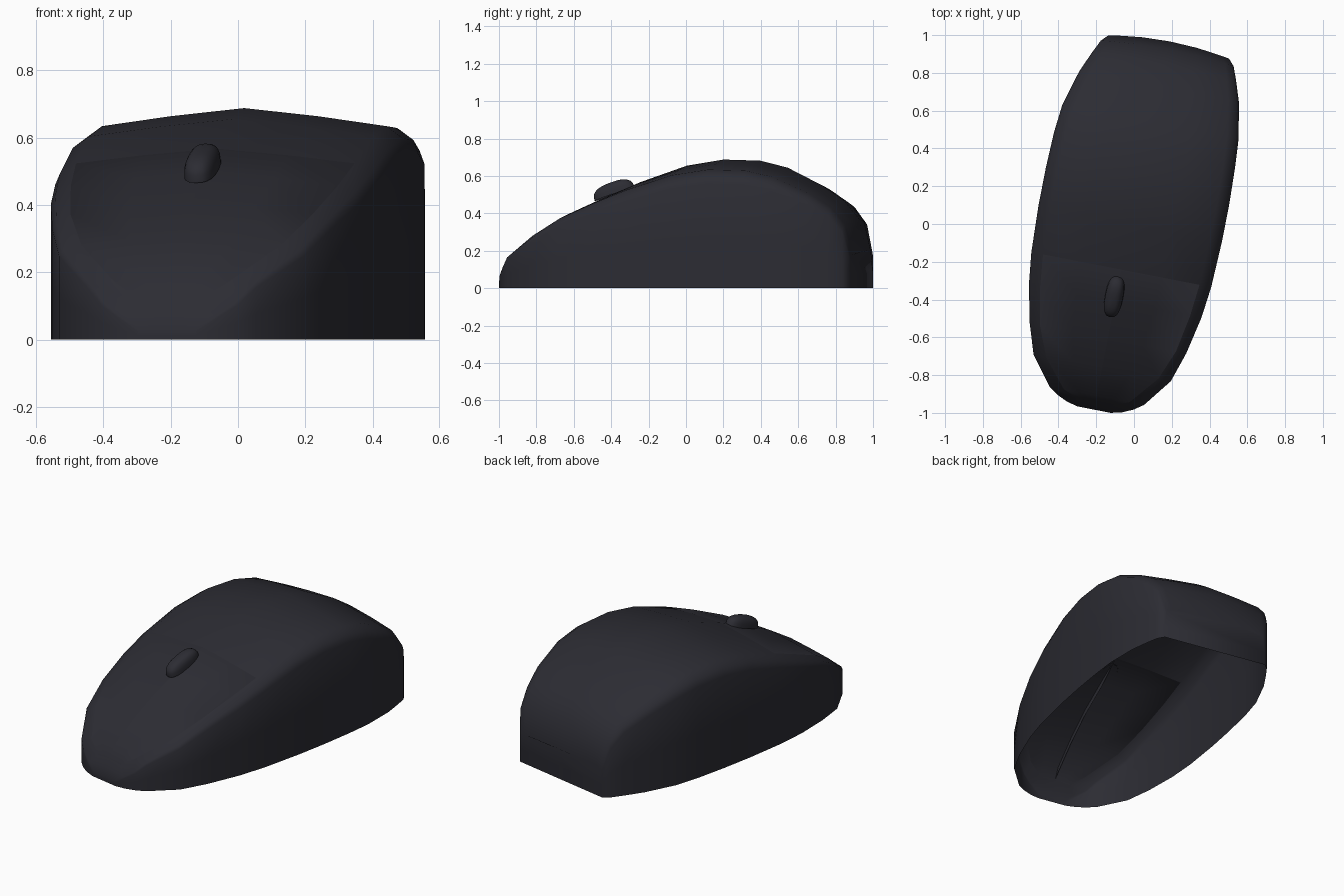
import bpy, bmesh, math
from mathutils import Matrix, Vector

if "Cube" in bpy.data.objects:
    bpy.data.objects.remove(bpy.data.objects["Cube"])

YAW = Matrix.Rotation(math.radians(-11), 4, 'Z')
mat = bpy.data.materials.new("charcoal_plastic")
mat.diffuse_color = (0.025, 0.025, 0.033, 1)
mat.use_nodes = True
mat.node_tree.nodes["Principled BSDF"].inputs["Base Color"].default_value = mat.diffuse_color

# stations along the body: position, half width, height
STATIONS = [(-1.005, .09, .03), (-.99, .15, .08), (-.965, .205, .125), (-.93, .255, .19),
            (-.78, .37, .305), (-.62, .422, .405), (-.42, .465, .497), (-.25, .485, .568),
            (0, .495, .655), (.2, .495, .688), (.4, .488, .682), (.55, .475, .645),
            (.74, .43, .55), (.85, .388, .47), (.92, .358, .37), (.955, .325, .2)]
# half cross-section: fraction of half width, fraction of height
HALF = [(1, 0), (1, .4), (1, .81), (.97, .87), (.87, .922), (.45, .965), (0, 1)]
SECTION = HALF + [(-u, v) for u, v in reversed(HALF[:-1])]
EDGE, MID, FRONT, BACK = 4, 6, 2, 7      # limits of the button area in the grid
NOSE_TAPER = {2: .5, 3: .8, 4: .94}      # button outline narrows at the nose


def point(i, j):
    y, w, h = STATIONS[i]
    u, v = SECTION[j]
    if EDGE <= j <= 2 * MID - EDGE:
        u *= NOSE_TAPER.get(i, 1)
    cx = -.02 + .022 * max(0, (y - .5) / .45)
    if y > .8:                            # bowed rear end
        y += .03 * (1 - u * u) * (y - .8) / .155
    return YAW @ Vector((cx + u * w, y, v * h))


def finish(name, bm, angle):
    loose = [v for v in bm.verts if not v.link_faces]
    bmesh.ops.delete(bm, geom=loose, context='VERTS')
    me = bpy.data.meshes.new(name)
    bm.to_mesh(me)
    bm.free()
    me.materials.append(mat)
    ob = bpy.data.objects.new(name, me)
    bpy.context.collection.objects.link(ob)
    bpy.ops.object.select_all(action='DESELECT')
    ob.select_set(True)
    bpy.context.view_layer.objects.active = ob
    bpy.ops.object.shade_smooth_by_angle(angle=math.radians(angle))
    return ob


def loft(keep):
    bm = bmesh.new()
    n, m = len(STATIONS), len(SECTION)
    g = [[bm.verts.new(point(i, j)) for j in range(m)] for i in range(n)]
    for i in range(n - 1):
        for j in range(m - 1):
            if keep(i, j):
                bm.faces.new((g[i][j], g[i + 1][j], g[i + 1][j + 1], g[i][j + 1]))
    return bm, g


def in_buttons(i, j):
    return FRONT <= i < BACK and EDGE <= j < 2 * MID - EDGE


# open-bottomed shell with nose and rear end walls
bm, g = loft(lambda i, j: not in_buttons(i, j))
bm.faces.new(g[0])
bm.faces.new(list(reversed(g[-1])))
finish("shell", bm, 65)

# two sunken buttons, separated by a narrow groove
for name, side in (("right_button", True), ("left_button", False)):
    bm, g = loft(lambda i, j: in_buttons(i, j) and (j < MID) == side)
    bmesh.ops.inset_region(bm, faces=bm.faces[:], use_boundary=True, use_even_offset=True,
                           thickness=.007, depth=-.012)
    for i in range(FRONT + 1, BACK):
        g[i][MID].co.z -= .035
    finish(name, bm, 30)

# scroll wheel: tilted rounded dome
bm = bmesh.new()
bmesh.ops.create_uvsphere(bm, u_segments=20, v_segments=12, radius=1)
bmesh.ops.delete(bm, geom=[v for v in bm.verts if v.co.z < -.1], context='VERTS')
for v in bm.verts:                        # squarer than an ellipsoid
    v.co = Vector([math.copysign(abs(c) ** .75, c) for c in v.co])
M = (YAW @ Matrix.Translation((-.03, -.395, .505)) @ Matrix.Rotation(math.radians(20), 4, 'X')
     @ Matrix.Diagonal((.048, .115, .064, 1)))
bm.transform(M)
finish("scroll_wheel", bm, 60)
